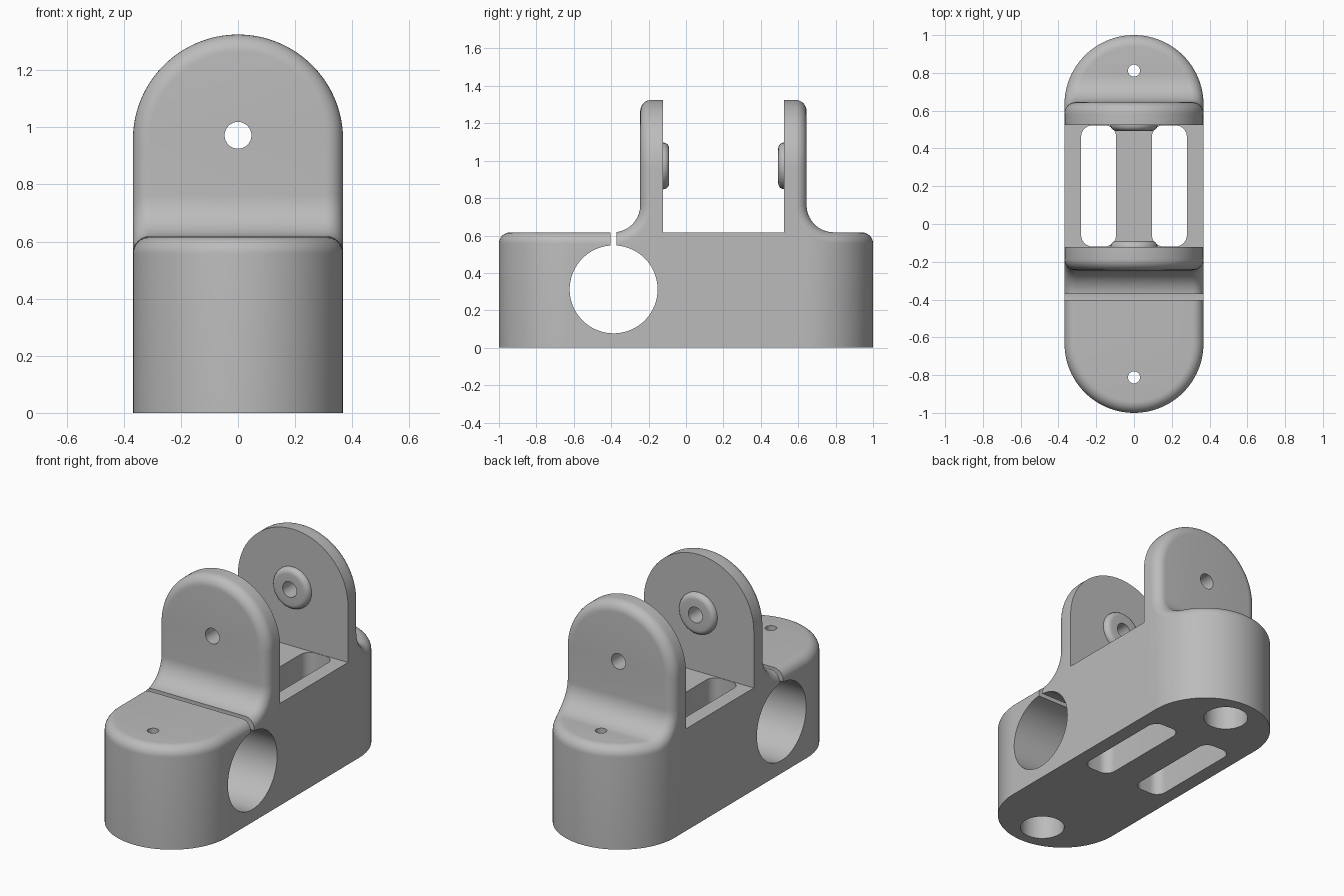
import bpy, bmesh, math
from mathutils import Matrix

if "Cube" in bpy.data.objects:
    bpy.data.objects.remove(bpy.data.objects["Cube"])

R = 0.368            # half width of the body
TOP = 0.617          # height of the base
LUG_TOP = 1.325
FILLET = 0.06
COVE = 0.145
FRONT_IN, BACK_IN = -0.122, 0.525   # inner faces of the two lugs
PIVOT_Z = 0.972
CLAMP_Y, CLAMP_Z = -0.387, 0.312

grey = bpy.data.materials.new("plain_grey")
grey.use_nodes = True
COLOUR = (0.5, 0.5, 0.5, 1)
grey.diffuse_color = COLOUR
grey.node_tree.nodes["Principled BSDF"].inputs["Base Color"].default_value = COLOUR


def make_object(name, bm):
    bmesh.ops.remove_doubles(bm, verts=bm.verts, dist=1e-5)
    bmesh.ops.recalc_face_normals(bm, faces=bm.faces)
    mesh = bpy.data.meshes.new(name)
    bm.to_mesh(mesh)
    bm.free()
    mesh.materials.append(grey)
    obj = bpy.data.objects.new(name, mesh)
    bpy.context.collection.objects.link(obj)
    return obj


def box(name, lo, hi, corner=0):
    bm = bmesh.new()
    bmesh.ops.create_cube(bm, size=1)
    for v in bm.verts:
        v.co = [(a + b) / 2 + c * (b - a) for a, b, c in zip(lo, hi, v.co)]
    if corner:
        upright = [e for e in bm.edges
                   if abs(e.verts[0].co.z - e.verts[1].co.z) > corner]
        bmesh.ops.bevel(bm, geom=upright, offset=corner, segments=8,
                        profile=0.5, affect='EDGES')
    return make_object(name, bm)


def rod(name, radius, length, centre, axis, sides=64):
    bm = bmesh.new()
    turn = {'X': Matrix.Rotation(math.pi / 2, 4, 'Y'),
            'Y': Matrix.Rotation(math.pi / 2, 4, 'X'),
            'Z': Matrix.Identity(4)}[axis]
    bmesh.ops.create_cone(bm, cap_ends=True, segments=sides, radius1=radius,
                          radius2=radius, depth=length,
                          matrix=Matrix.Translation(centre) @ turn)
    return make_object(name, bm)


def combine(target, tool, operation):
    mod = target.modifiers.new("combine", 'BOOLEAN')
    mod.operation = operation
    mod.solver = 'EXACT'
    mod.object = tool
    bpy.context.view_layer.objects.active = target
    bpy.ops.object.modifier_apply(modifier=mod.name)
    bpy.data.objects.remove(tool)


def wing_profile(end, lug, inset, depth):
    """Half outline (u, z, half width) from base end, through cove, to lug top."""
    r, c, foot = R - inset, end - R, lug + COVE
    pts = []
    limit = math.acos((max(foot, c) - c) / r)
    for i in range(29):
        a = limit * i / 28
        pts.append((c + r * math.cos(a), TOP - depth, r * math.sin(a)))
    for i in range(17):
        a = math.pi / 2 * i / 16
        u = foot - (COVE + depth) * math.sin(a)
        z = TOP + COVE - (COVE + depth) * math.cos(a)
        pts.append((u, z, math.sqrt(r * r - max(u - c, 0) ** 2)))
    pts += [pts[-1]] * 2
    for i in range(33):
        b = math.pi / 2 * i / 32
        pts.append((lug - depth, LUG_TOP - R + r * math.sin(b), r * math.cos(b)))
    return pts


def wing(name, inner, side, end, lug):
    """Rounded base end flowing into an upright lug, with a filleted rim."""
    rings = []
    for k in range(9):
        a = math.pi / 2 * k / 8
        rings.append(wing_profile(end, lug, FILLET * (1 - math.sin(a)),
                                  FILLET * (1 - math.cos(a))))
    rim = rings[-1]
    # drop base points to the ground, push lug points to the inner face
    last = 45
    back = [(u, 0, w) for u, z, w in rim[:last]]
    back += [(0, 0, R), (0, TOP + COVE, R)]
    back += [(0, z, w) for u, z, w in rim[last + 2:]]
    rings.append(back)
    # the rim's copies at the top of the cove all share its last point
    back[last - 1] = (rim[last - 1][0], 0, rim[last - 1][2])

    bm = bmesh.new()
    grid = {s: [[bm.verts.new((s * w, inner + side * u, z)) for u, z, w in ring]
                for ring in rings] for s in (-1, 1)}
    count = len(rim)
    for j in range(count - 1):
        for s in (-1, 1):
            for lo, hi in zip(grid[s], grid[s][1:]):
                bm.faces.new((lo[j], lo[j + 1], hi[j + 1], hi[j]))
        for k in (0, -1):
            left, right = grid[-1][k], grid[1][k]
            bm.faces.new((left[j], left[j + 1], right[j + 1], right[j]))
    bmesh.ops.remove_doubles(bm, verts=bm.verts, dist=1e-5)
    bmesh.ops.dissolve_degenerate(bm, edges=bm.edges, dist=1e-6)
    return make_object(name, bm)


# Body: two wings joined by the middle block
body = wing("clamp_body", FRONT_IN, -1, 1 + FRONT_IN, 0.123)
combine(body, wing("back_wing", BACK_IN, 1, 1 - BACK_IN, 0.12), 'UNION')
combine(body, box("middle", (-R, FRONT_IN - 0.04, 0),
                  (R, BACK_IN + 0.04, TOP), 0), 'UNION')

# Tube bore and clamping slit
combine(body, rod("bore", 0.235, 2, (0, CLAMP_Y, CLAMP_Z), 'X', 96), 'DIFFERENCE')
combine(body, box("slit", (-1, CLAMP_Y - 0.016, 0.45),
                  (1, CLAMP_Y + 0.016, 0.8)), 'DIFFERENCE')

# Long slots either side of the centre rib
for s in (-1, 1):
    x0, x1 = sorted((s * 0.095, s * 0.28))
    combine(body, box("slot", (x0, FRONT_IN + 0.003, -0.2),
                      (x1, BACK_IN - 0.003, 0.8), 0.06), 'DIFFERENCE')

# Screw holes with wide counterbores underneath
for y in (-0.812, 0.812):
    combine(body, rod("screw", 0.032, 2, (0, y, 0.5), 'Z', 32), 'DIFFERENCE')
    combine(body, rod("counterbore", 0.125, 0.9, (0, y, 0), 'Z'), 'DIFFERENCE')

# Pivot hole through both lugs
combine(body, rod("pivot", 0.047, 3, (0, 0, PIVOT_Z), 'Y', 32), 'DIFFERENCE')


def boss(name, y, side):
    """Round-edged ring on the inner face of a lug."""
    profile = [(0.047, 0), (0.047, 0.032)]
    for i in range(7):
        a = math.pi / 2 * i / 6
        profile.append((0.093 + 0.032 * math.sin(a), 0.032 * math.cos(a)))
    bm = bmesh.new()
    verts = [bm.verts.new((r, y + side * h, PIVOT_Z)) for r, h in profile]
    edges = [bm.edges.new(pair) for pair in zip(verts, verts[1:])]
    edges.append(bm.edges.new((verts[-1], verts[0])))
    bmesh.ops.spin(bm, geom=verts + edges, cent=(0, y, PIVOT_Z), axis=(0, 1, 0),
                   angle=2 * math.pi, steps=32)
    return make_object(name, bm)


parts = [body, boss("front_pivot_boss", FRONT_IN, 1),
         boss("back_pivot_boss", BACK_IN, -1)]

bpy.ops.object.select_all(action='DESELECT')
for part in parts:
    part.select_set(True)
bpy.context.view_layer.objects.active = body
bpy.ops.object.shade_smooth_by_angle(angle=math.radians(30))
